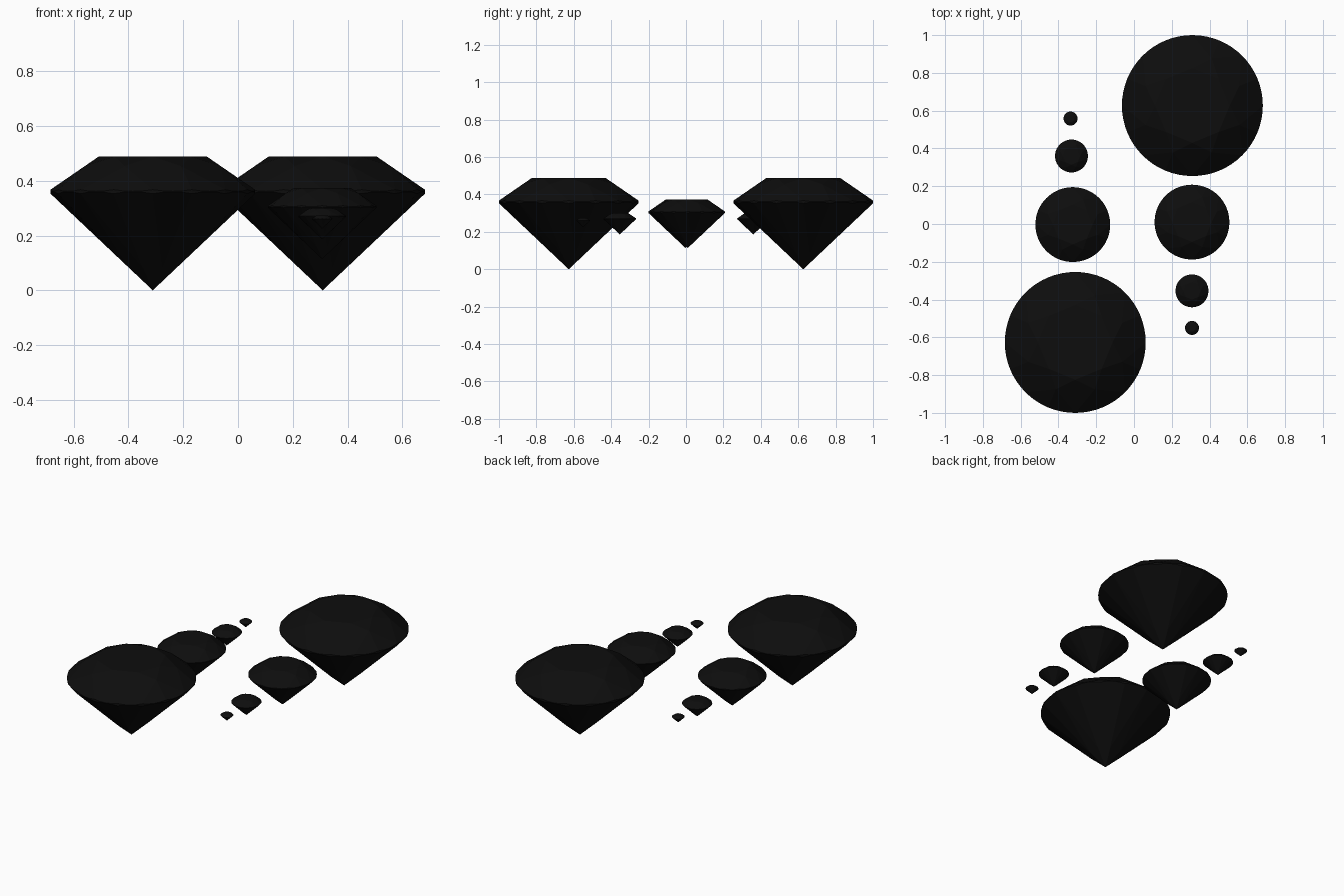
import bpy, bmesh
from math import cos, sin, pi, radians

if "Cube" in bpy.data.objects:
    bpy.data.objects.remove(bpy.data.objects["Cube"], do_unlink=True)

black = bpy.data.materials.new("gem black")
black.use_nodes = True
colour = (0.004, 0.004, 0.004, 1)
black.diffuse_color = colour
black.node_tree.nodes["Principled BSDF"].inputs["Base Color"].default_value = colour

# Brilliant cut proportions for a girdle radius of one
TOP, GIRDLE_TOP, GIRDLE_BASE = 1.308, 0.985, 0.945
TABLE_R, STAR_R, LOWER_R = 0.53, 0.72, 0.25
SEGMENTS = 64
EIGHTH, SIXTEENTH = pi / 4, pi / 8
HALF = SIXTEENTH / 2


def polar(radius, angle, z):
    return (radius * cos(angle), radius * sin(angle), z)


def build_gem_mesh():
    bm = bmesh.new()
    # Kite facets fix the height of the star points, main facets the lower points
    kite_slope = (TOP - GIRDLE_TOP) / (1 - TABLE_R)
    star_z = TOP - kite_slope * (STAR_R * cos(SIXTEENTH) - TABLE_R)
    lower_z = GIRDLE_BASE * LOWER_R * cos(SIXTEENTH)
    upper_slope = (star_z - GIRDLE_TOP) / ((1 - STAR_R) * cos(HALF))
    lower_slope = (GIRDLE_BASE - lower_z) / ((1 - LOWER_R) * cos(HALF))

    points = [(0, 0, 0)]
    for i in range(8):
        a = i * EIGHTH
        points.append(polar(TABLE_R, a, TOP))
        points.append(polar(STAR_R, a + SIXTEENTH, star_z))
        points.append(polar(LOWER_R, a + SIXTEENTH, lower_z))

    # Scalloped girdle, where the half facets meet the round rim
    for i in range(SEGMENTS):
        a = 2 * pi * i / SEGMENTS
        offset = a % SIXTEENTH - HALF
        bulge = max(0, cos(offset) - cos(HALF))
        points.append(polar(1, a, GIRDLE_TOP - upper_slope * bulge))
        points.append(polar(1, a, GIRDLE_BASE + lower_slope * bulge))

    for p in points:
        bm.verts.new(p)
    bmesh.ops.convex_hull(bm, input=bm.verts[:])
    bmesh.ops.dissolve_limit(bm, angle_limit=radians(0.5),
                             verts=bm.verts[:], edges=bm.edges[:])
    bmesh.ops.recalc_face_normals(bm, faces=bm.faces[:])
    mesh = bpy.data.meshes.new("gem")
    bm.to_mesh(mesh)
    bm.free()
    mesh.materials.append(black)
    return mesh


gem = build_gem_mesh()


def place_gem(name, radius, location):
    obj = bpy.data.objects.new(name, gem)
    obj.scale = (radius,) * 3
    obj.location = location
    bpy.context.collection.objects.link(obj)


# Two rows of shrinking gems running in opposite directions
place_gem("left_large_gem", 0.373, (0.309, 0.627, 0))
place_gem("left_medium_gem", 0.198, (0.307, 0.01, 0.114))
place_gem("left_small_gem", 0.087, (0.307, -0.354, 0.186))
place_gem("left_tiny_gem", 0.037, (0.307, -0.55, 0.225))
place_gem("right_large_gem", 0.373, (-0.311, -0.627, 0))
place_gem("right_medium_gem", 0.198, (-0.324, -0.003, 0.114))
place_gem("right_small_gem", 0.087, (-0.331, 0.36, 0.186))
place_gem("right_tiny_gem", 0.037, (-0.336, 0.558, 0.225))
